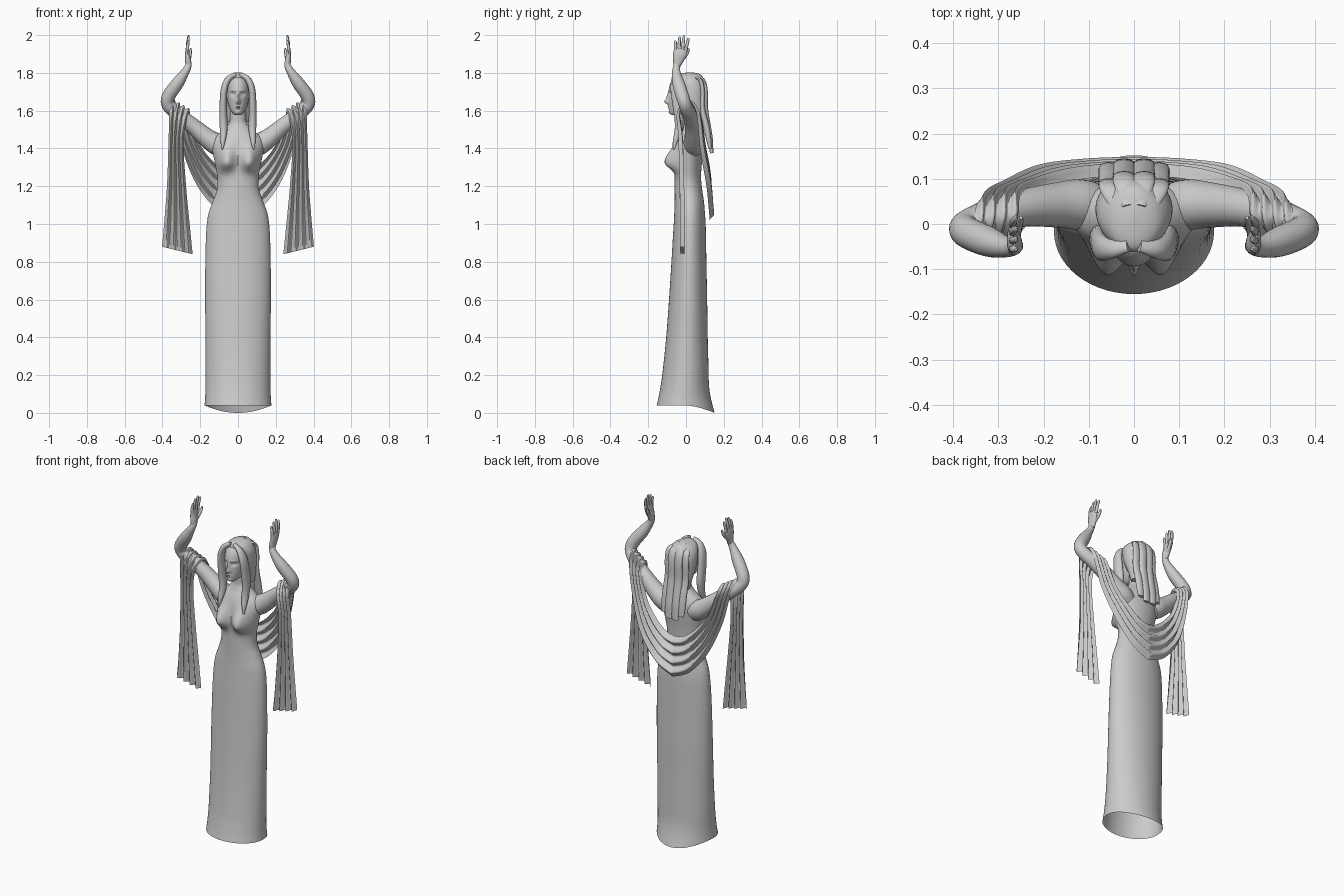
import bpy, bmesh, math
from math import sin, cos, pi, exp
from mathutils import Vector


def spline(keys, steps):
    """Catmull-Rom through tuples of numbers."""
    out = []
    for i in range(len(keys) - 1):
        a, b, c, d = (keys[max(0, min(len(keys) - 1, i + k))] for k in (-1, 0, 1, 2))
        for s in range(steps):
            t = s / steps
            out.append(tuple(0.5 * (2 * q + (r - p) * t + (2 * p - 5 * q + 4 * r - w) * t * t
                                    + (3 * q - p - 3 * r + w) * t ** 3)
                             for p, q, r, w in zip(a, b, c, d)))
    return out + [tuple(keys[-1])]


def skin(name, rings, closed=True, caps=(True, True), mirror=False, angle=50):
    bm = bmesh.new()
    rows = [[bm.verts.new(p) for p in ring] for ring in rings]
    n = len(rows[0])
    for r0, r1 in zip(rows, rows[1:]):
        for j in range(n if closed else n - 1):
            k = (j + 1) % n
            bm.faces.new((r0[j], r0[k], r1[k], r1[j]))
    if closed and caps[0]:
        bm.faces.new(rows[0][::-1])
    if closed and caps[1]:
        bm.faces.new(rows[-1])
    bmesh.ops.recalc_face_normals(bm, faces=bm.faces)
    me = bpy.data.meshes.new(name)
    bm.to_mesh(me)
    bm.free()
    ob = bpy.data.objects.new(name, me)
    bpy.context.collection.objects.link(ob)
    bpy.ops.object.select_all(action='DESELECT')
    ob.select_set(True)
    bpy.context.view_layer.objects.active = ob
    bpy.ops.object.shade_smooth_by_angle(angle=math.radians(angle))
    if mirror:
        ob.modifiers.new("mirror", 'MIRROR')
    return ob


def loft(name, keys, warp=None, steps=5, n=56, caps=(True, True)):
    """Horizontal ovals: (z, half width, front y, back y)."""
    rings = []
    for z, w, f, b in spline(keys, steps):
        ring = []
        for j in range(n):
            a = 2 * pi * j / n
            p = (w * cos(a), (f + b) / 2 + (b - f) / 2 * sin(a), z)
            ring.append(warp(*p, sin(a)) if warp else p)
        rings.append(ring)
    return skin(name, rings, caps=caps)


def tube(name, keys, side, steps=4, n=16, angle=50):
    """Oval tube along a path: (x, y, z, radius along side, other radius), mirrored in x."""
    pts = spline(keys, steps)
    rings = []
    for i, p in enumerate(pts):
        t = (Vector(pts[min(i + 1, len(pts) - 1)][:3]) - Vector(pts[max(i - 1, 0)][:3])).normalized()
        u = Vector(side)
        u = (u - t * u.dot(t)).normalized()
        v = t.cross(u)
        rings.append([Vector(p[:3]) + u * p[3] * cos(2 * pi * j / n) + v * p[4] * sin(2 * pi * j / n)
                      for j in range(n)])
    return skin(name, rings, mirror=True, angle=angle)


def bump(x, z, cx, cz, sx, sz):
    return exp(-((abs(x) - cx) / sx) ** 2 - ((z - cz) / sz) ** 2)


# dress, torso and neck in one loft, with bust and a flared, dipping back hem
def body_warp(x, y, z, s):
    if s < 0:
        y -= 0.062 * bump(x, z, .062, 1.325, .042, .042 if z < 1.325 else .075) * min(1, -s * 2)
    k = max(0, min(1, 1 - (z - .04) / .14)) ** 2
    b = max(0, s) ** 2
    return x, y + .03 * k * b, z - .04 * k * b


loft("dress_and_torso", [
    (.04, .177, -.155, .122), (.1, .173, -.142, .12), (.2, .172, -.126, .12), (.4, .172, -.105, .115),
    (.6, .174, -.09, .112), (.8, .173, -.077, .108), (.92, .17, -.07, .106), (1.0, .165, -.065, .104),
    (1.06, .155, -.062, .1), (1.12, .133, -.06, .095), (1.18, .112, -.06, .086), (1.24, .108, -.06, .08),
    (1.30, .118, -.06, .082), (1.36, .13, -.062, .088), (1.41, .138, -.06, .092), (1.45, .13, -.052, .092),
    (1.48, .1, -.04, .085), (1.505, .07, -.028, .075), (1.535, .047, -.018, .062), (1.57, .042, -.018, .055),
    (1.61, .042, -.02, .055)], body_warp, caps=(False, True))


# head with face relief: nose, brow, eye sockets, cheeks, lips, chin
def face_warp(x, y, z, s):
    if s < 0:
        y -= .024 * bump(x, z, 0, 1.647, .011, .014) + .012 * bump(x, z, 0, 1.675, .009, .022)
        y += .012 * bump(x, z, .026, 1.688, .014, .011)
        y -= .004 * bump(x, z, .025, 1.688, .008, .004)
        y -= .004 * bump(x, z, .024, 1.706, .02, .007)
        y -= .008 * bump(x, z, 0, 1.622, .016, .004) + .007 * bump(x, z, 0, 1.612, .014, .004)
        y -= .005 * bump(x, z, 0, 1.592, .015, .009)
    return x, y, z


loft("head", [
    (1.576, .012, -.07, -.03), (1.582, .024, -.083, -.01), (1.60, .038, -.088, .02), (1.63, .05, -.089, .05),
    (1.66, .056, -.09, .07), (1.69, .059, -.09, .08), (1.72, .06, -.09, .085), (1.75, .056, -.08, .08),
    (1.775, .042, -.062, .065), (1.79, .02, -.03, .045)], face_warp, steps=7, n=96)

# hair: cap set back from the face
loft("hair_cap", [
    (1.54, .062, .02, .1), (1.60, .074, .0, .106), (1.66, .083, -.03, .108), (1.71, .085, -.045, .107),
    (1.75, .079, -.058, .1), (1.78, .06, -.06, .088), (1.795, .035, -.04, .07), (1.802, .006, .01, .03)],
    n=48)

# long locks framing the face and falling on the chest
tube("front_hair_lock", [
    (.012, -.045, 1.787, .012, .02), (.05, -.055, 1.768, .016, .022), (.072, -.052, 1.72, .018, .03),
    (.078, -.042, 1.65, .019, .032), (.078, -.032, 1.57, .021, .03), (.076, -.038, 1.5, .02, .022),
    (.08, -.056, 1.44, .013, .014), (.083, -.064, 1.395, .004, .006)], (1, 0, 0))

# flat locks down the back
for i, (x, w, low) in enumerate(((.022, .025, 1.375), (.055, .024, 1.40))):
    d = i * .016
    tube(f"back_hair_lock_{i}", [
        (x * .5, .04 - d, 1.797 - d, w * .6, .006), (x * .9, .09 - d, 1.762, w, .01),
        (x, .104 - d, 1.7, w, .012), (x, .103 - d, 1.61, w, .014), (x, .115 - d / 2, 1.52, w, .016),
        (x, .128 - d / 2, 1.45, w, .014), (x, .136 - d / 2, low, w * .85, .009)], (1, 0, 0))

# arms: shoulder, bent elbow, wrist
tube("arm", [p + (p[3],) for p in (
    (.085, .04, 1.40, .05), (.12, .043, 1.425, .056), (.17, .042, 1.46, .05), (.24, .036, 1.52, .042),
    (.31, .02, 1.575, .038), (.352, .004, 1.61, .036), (.374, -.008, 1.64, .034), (.366, -.02, 1.68, .035),
    (.32, -.04, 1.745, .033), (.283, -.051, 1.80, .023), (.264, -.05, 1.835, .018), (.262, -.045, 1.86, .016))],
    (0, 1, 0), n=20)

# hands: palm edge-on to the front, fingers fanned, thumb to the back
tube("palm", [
    (.262, -.048, 1.835, .018, .016), (.264, -.042, 1.865, .028, .016), (.268, -.034, 1.895, .035, .013),
    (.268, -.029, 1.92, .034, .01), (.267, -.027, 1.928, .026, .006)], (0, 1, 0))
for i, (y0, y1, top) in enumerate(((-.055, -.056, 1.972), (-.038, -.034, 1.992),
                                   (-.02, -.011, 1.999), (-.003, .012, 1.985))):
    tube(f"finger_{i}", [
        (.268, y0, 1.91, .009, .009), (.267, (y0 + y1) / 2, (1.91 + top) / 2, .0085, .0085),
        (.262, y1, top - .008, .007, .006), (.261, y1, top, .003, .003)], (0, 1, 0), steps=3, n=8)
tube("thumb", [
    (.262, -.032, 1.86, .012, .011), (.257, -.008, 1.885, .01, .01), (.252, .008, 1.91, .009, .008),
    (.25, .014, 1.93, .004, .004)], (0, 1, 0), steps=3, n=8)

# shawl: front panel, over the arm, then slung across the back (inner edge xyz, outer edge xyz, fold depth)
shawl_keys = [
    (.24, -.02, .84, .402, -.02, .88, .012), (.258, -.02, 1.02, .388, -.02, 1.04, .012),
    (.275, -.022, 1.2, .375, -.022, 1.22, .012), (.288, -.026, 1.42, .367, -.03, 1.46, .011),
    (.272, -.025, 1.54, .362, -.042, 1.595, .008), (.252, .02, 1.6, .352, .006, 1.66, .007),
    (.248, .075, 1.56, .342, .06, 1.6, .008), (.2, .095, 1.42, .298, .085, 1.4, .011),
    (.13, .11, 1.33, .22, .12, 1.21, .013), (.06, .118, 1.275, .11, .134, 1.075, .013),
    (0, .12, 1.26, 0, .138, 1.02, .013)]
N = 40
secs = spline(shawl_keys, 7)
rings = []
for i, s in enumerate(secs):
    a, b = Vector(s[:3]), Vector(s[3:6])
    mid = [(Vector(q[:3]) + Vector(q[3:6])) / 2 for q in (secs[max(i - 1, 0)], secs[min(i + 1, len(secs) - 1)])]
    nrm = (mid[1] - mid[0]).cross(b - a).normalized()
    rings.append([a.lerp(b, j / N) + nrm * s[6] * cos(j / N * 2 * pi * 4) for j in range(N + 1)])
for p in rings[-1]:
    p.x = 0
skin("shawl", rings, closed=False, mirror=True, angle=60)
